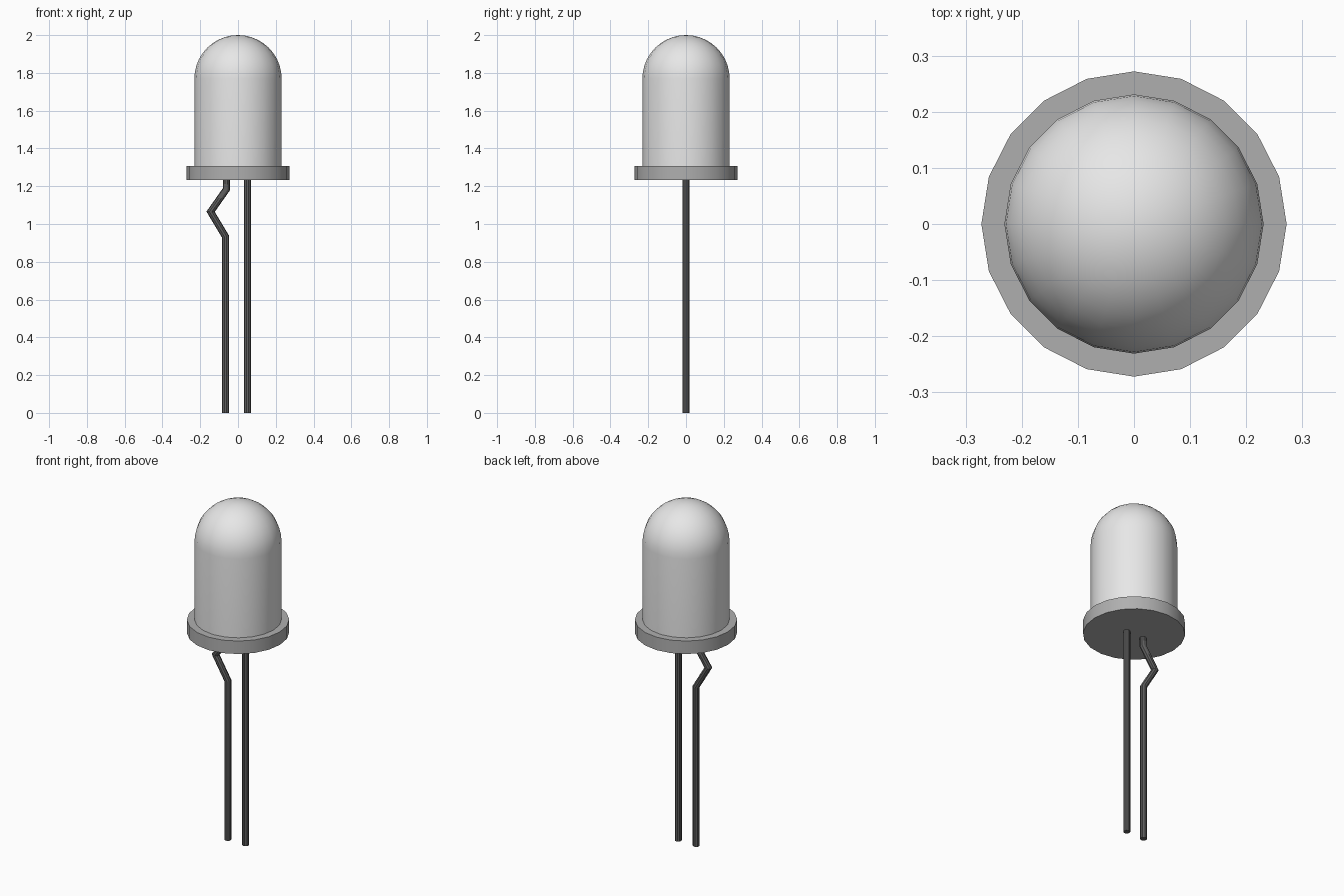
import bpy, bmesh, math
from mathutils import Vector

if "Cube" in bpy.data.objects:
    bpy.data.objects.remove(bpy.data.objects["Cube"], do_unlink=True)


def material(name, value):
    m = bpy.data.materials.new(name)
    m.use_nodes = True
    colour = (value, value, value, 1)
    m.diffuse_color = colour
    m.node_tree.nodes["Principled BSDF"].inputs["Base Color"].default_value = colour
    return m


def finish(name, bm, mat, smooth_angle):
    bmesh.ops.recalc_face_normals(bm, faces=bm.faces)
    mesh = bpy.data.meshes.new(name)
    bm.to_mesh(mesh)
    bm.free()
    mesh.materials.append(mat)
    obj = bpy.data.objects.new(name, mesh)
    bpy.context.collection.objects.link(obj)
    bpy.ops.object.select_all(action='DESELECT')
    bpy.context.view_layer.objects.active = obj
    obj.select_set(True)
    bpy.ops.object.shade_smooth_by_angle(angle=math.radians(smooth_angle))
    return obj


def skin(name, rings, mat, smooth_angle, tip=None):
    """Join rings of points into a closed skin, with an optional pointed end."""
    bm = bmesh.new()
    loops = [[bm.verts.new(p) for p in ring] for ring in rings]
    n = len(loops[0])
    for a, b in zip(loops, loops[1:]):
        for i in range(n):
            j = (i + 1) % n
            bm.faces.new((a[i], a[j], b[j], b[i]))
    bm.faces.new(loops[0])
    if tip is None:
        bm.faces.new(loops[-1])
    else:
        top = bm.verts.new(tip)
        for i in range(n):
            bm.faces.new((loops[-1][i], loops[-1][(i + 1) % n], top))
    return finish(name, bm, mat, smooth_angle)


def circle(radius, z, sides=20):
    return [(radius * math.cos(math.tau * i / sides),
             radius * math.sin(math.tau * i / sides), z) for i in range(sides)]


def wire(name, path, radius, mat, sides=10):
    """Round wire in the x-z plane with mitred bends."""
    points = [Vector((x, 0, z)) for x, z in path]
    rings = []
    for k, p in enumerate(points):
        before = (p - points[k - 1]).normalized() if k else Vector((0, 0, 1))
        after = (points[k + 1] - p).normalized() if k + 1 < len(points) else before
        along = (before + after).normalized()
        side = Vector((along.z, 0, -along.x)) / along.dot(before)
        rings.append([p + radius * (side * math.cos(math.tau * i / sides)
                                    + Vector((0, math.sin(math.tau * i / sides), 0)))
                      for i in range(sides)])
    return skin(name, rings, mat, 35)


lens_grey = material("pale grey lens", 0.8)
rim_grey = material("mid grey rim", 0.43)
lead_grey = material("dark grey metal", 0.115)

# Domed lens
radius, shoulder, steps = 0.231, 1.77, 10
lens = [circle(radius, 1.30)]
for k in range(steps):
    a = math.pi / 2 * k / steps
    lens.append(circle(radius * math.cos(a), shoulder + (2 - shoulder) * math.sin(a)))
skin("lens", lens, lens_grey, 40, tip=(0, 0, 2))

# Base rim
skin("base_rim", [circle(0.272, 1.232), circle(0.272, 1.308)], rim_grey, 30)

# Leads
wire("straight_lead", [(0.05, 0), (0.05, 1.25)], 0.0185, lead_grey)
wire("bent_lead", [(-0.066, 0), (-0.066, 0.933), (-0.145, 1.065),
                   (-0.062, 1.183), (-0.062, 1.25)], 0.0185, lead_grey)
